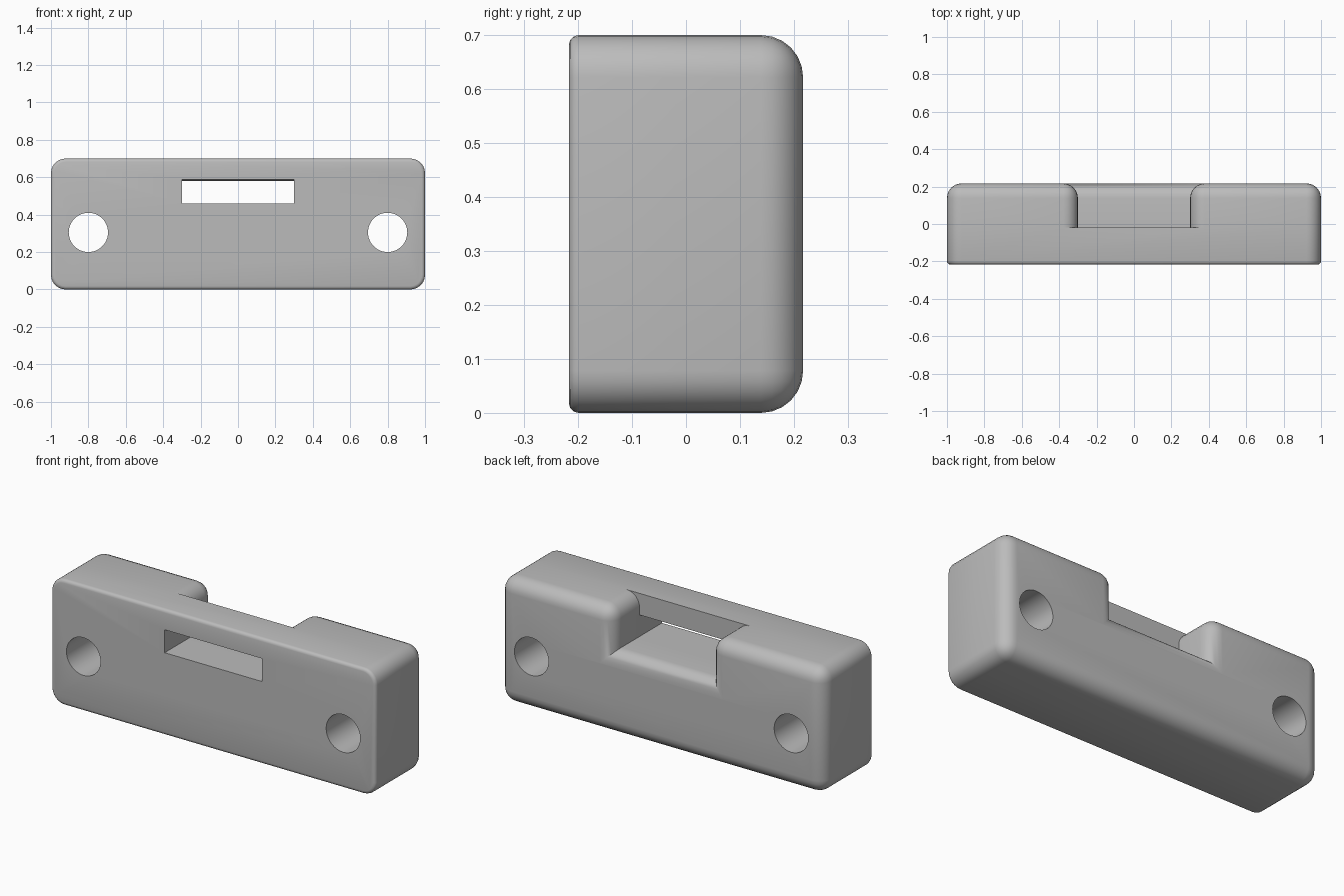
import bpy
import bmesh
import math
from mathutils import Matrix

if "Cube" in bpy.data.objects:
    bpy.data.objects.remove(bpy.data.objects["Cube"], do_unlink=True)

FRONT, BACK, STEP = -0.217, 0.217, -0.02
HEIGHT, FLOOR, HALF_SLOT = 0.7, 0.46, 0.3
RADIUS, SEGMENTS = 0.078, 6

grey = bpy.data.materials.new("plain grey")
grey.use_nodes = True
colour = (0.5, 0.5, 0.5, 1)
grey.diffuse_color = colour
grey.node_tree.nodes["Principled BSDF"].inputs["Base Color"].default_value = colour


def prism(profile, y0, y1):
    """Extrude an x-z outline along y."""
    bm = bmesh.new()
    face = bm.faces.new([bm.verts.new((x, y0, z)) for x, z in profile])
    new = bmesh.ops.extrude_face_region(bm, geom=[face])["geom"]
    for v in new:
        if isinstance(v, bmesh.types.BMVert):
            v.co.y = y1
    bmesh.ops.recalc_face_normals(bm, faces=bm.faces)
    return bm


def round_edges(bm, rule, radius, segments):
    edges = [e for e in bm.edges if rule(*[v.co for v in e.verts])]
    bmesh.ops.bevel(bm, geom=edges, offset=radius, offset_type='OFFSET',
                    segments=segments, profile=0.5, affect='EDGES')


def make_object(name, bm, helper=False):
    bmesh.ops.recalc_face_normals(bm, faces=bm.faces)
    mesh = bpy.data.meshes.new(name)
    bm.to_mesh(mesh)
    bm.free()
    mesh.materials.append(grey)
    ob = bpy.data.objects.new(name, mesh)
    bpy.context.collection.objects.link(ob)
    ob.hide_render = helper
    return ob


def combine(ob, other, operation):
    """Apply a boolean and discard the second object."""
    mod = ob.modifiers.new(operation, 'BOOLEAN')
    mod.operation, mod.solver, mod.object = operation, 'EXACT', other
    bpy.context.view_layer.objects.active = ob
    bpy.ops.object.modifier_apply(modifier=mod.name)
    bpy.data.objects.remove(other, do_unlink=True)


# Front plate: rounded corners and a finer rounding around the front face
bm = prism([(-1, 0), (1, 0), (1, HEIGHT), (-1, HEIGHT)], FRONT, STEP)
round_edges(bm, lambda a, b: abs(a.y - b.y) > 0.1, RADIUS, SEGMENTS)
round_edges(bm, lambda a, b: max(a.y, b.y) < FRONT + 0.001, 0.018, 3)
body = make_object("strike_body", bm)

# Slot through the plate, its top sloping down slightly to the rear
bm = prism([(-HALF_SLOT, FLOOR), (HALF_SLOT, FLOOR),
            (HALF_SLOT, 0.59), (-HALF_SLOT, 0.59)], FRONT - 0.05, STEP + 0.05)
for v in bm.verts:
    if v.co.y > 0 and v.co.z > 0.5:
        v.co.z -= 0.012
combine(body, make_object("slot_cutter", bm, True), 'DIFFERENCE')

# Rear block with an open pocket whose outer edges are rounded
half = [(1, 0), (1, HEIGHT), (HALF_SLOT, HEIGHT), (HALF_SLOT, FLOOR)]
bm = prism(half + [(-x, z) for x, z in reversed(half)], STEP, BACK)


def convex_or_back(a, b):
    along_y = abs(a.y - b.y) > 0.1
    concave = abs(a.z - FLOOR) < 0.001
    return (along_y and not concave) or min(a.y, b.y) > BACK - 0.001


round_edges(bm, convex_or_back, RADIUS, SEGMENTS)
combine(body, make_object("rear_block", bm), 'UNION')

# Screw holes
for side in (-1, 1):
    bm = bmesh.new()
    bmesh.ops.create_cone(bm, cap_ends=True, segments=48, radius1=0.105,
                          radius2=0.105, depth=1,
                          matrix=Matrix.Translation((0.8 * side, 0, 0.305))
                          @ Matrix.Rotation(math.pi / 2, 4, 'X'))
    combine(body, make_object("hole_cutter", bm, True), 'DIFFERENCE')

# Smooth the rounded edges, keep the cut edges crisp
bpy.ops.object.select_all(action='DESELECT')
body.select_set(True)
bpy.context.view_layer.objects.active = body
bpy.ops.object.shade_smooth_by_angle(angle=math.radians(35))
